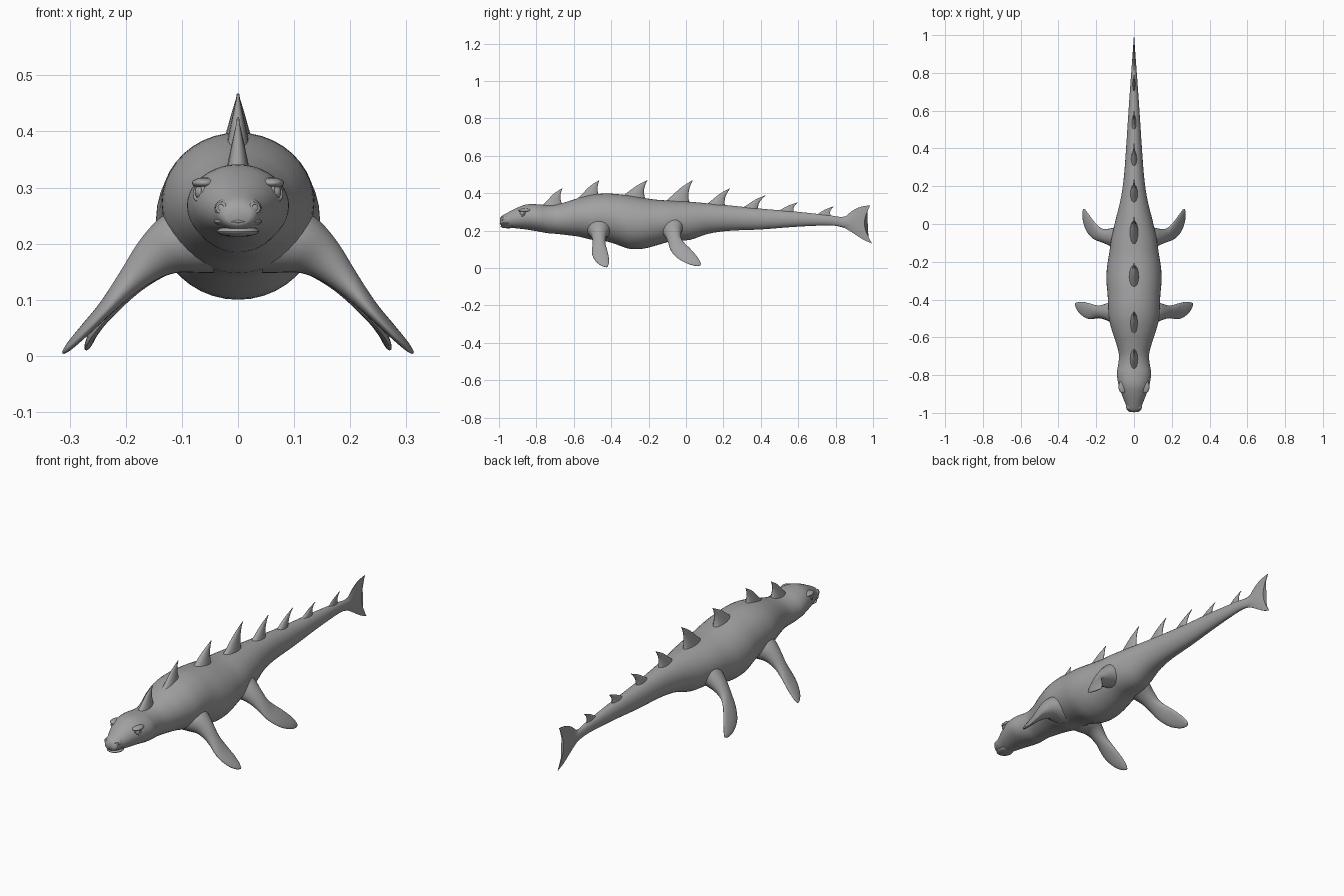
import bpy, bmesh, math
from mathutils import Vector

grey = bpy.data.materials.new("stone_grey")
grey.diffuse_color = (0.36, 0.36, 0.36, 1)


def finish(name, bm, angle=50):
    bmesh.ops.recalc_face_normals(bm, faces=bm.faces[:])
    me = bpy.data.meshes.new(name)
    bm.to_mesh(me)
    bm.free()
    me.materials.append(grey)
    ob = bpy.data.objects.new(name, me)
    bpy.context.collection.objects.link(ob)
    bpy.ops.object.select_all(action='DESELECT')
    ob.select_set(True)
    bpy.context.view_layer.objects.active = ob
    bpy.ops.object.shade_smooth_by_angle(angle=math.radians(angle))
    return ob


def smooth_rows(rows, steps):
    """Catmull-Rom interpolation of station rows."""
    out = []
    n = len(rows)
    for i in range(n - 1):
        a, b, c, d = (rows[max(0, min(n - 1, i + k))] for k in (-1, 0, 1, 2))
        for s in range(steps):
            t = s / steps
            out.append([0.5 * (2 * q + (r - p) * t + (2 * p - 5 * q + 4 * r - u) * t * t
                               + (3 * q - p - 3 * r + u) * t ** 3)
                        for p, q, r, u in zip(a, b, c, d)])
    return out + [list(rows[-1])]


def loft(name, rings, angle=50):
    bm = bmesh.new()
    vs = [[bm.verts.new(p) for p in r] for r in rings]
    n = len(rings[0])
    for a, b in zip(vs, vs[1:]):
        for i in range(n):
            j = (i + 1) % n
            bm.faces.new((a[i], a[j], b[j], b[i]))
    bm.faces.new(vs[0])
    bm.faces.new(vs[-1])
    return finish(name, bm, angle)


def oval(centre, u, v, n):
    return [centre + u * math.cos(2 * math.pi * i / n) + v * math.sin(2 * math.pi * i / n)
            for i in range(n)]


def ball(name, centre, size):
    bm = bmesh.new()
    bmesh.ops.create_uvsphere(bm, u_segments=20, v_segments=12, radius=1)
    bmesh.ops.scale(bm, vec=size, verts=bm.verts)
    bmesh.ops.translate(bm, vec=centre, verts=bm.verts)
    return finish(name, bm)


def ring(name, centre, normal, radius, tube, tall=1.0):
    q = Vector((0, 0, 1)).rotation_difference(Vector(normal).normalized())
    bm = bmesh.new()
    m, k = 20, 8
    g = []
    for i in range(m):
        a = 2 * math.pi * i / m
        row = []
        for j in range(k):
            b = 2 * math.pi * j / k
            r = radius + tube * math.cos(b)
            p = q @ Vector((r * math.cos(a), r * math.sin(a), tube * math.sin(b)))
            p.z *= tall
            row.append(bm.verts.new(p + Vector(centre)))
        g.append(row)
    for i in range(m):
        for j in range(k):
            bm.faces.new((g[i][j], g[(i + 1) % m][j], g[(i + 1) % m][(j + 1) % k], g[i][(j + 1) % k]))
    return finish(name, bm)


# Body with head and tail: y, top z, bottom z, half width
body = [
    (-0.995, 0.262, 0.234, 0.022), (-0.985, 0.278, 0.226, 0.034), (-0.95, 0.298, 0.217, 0.046),
    (-0.90, 0.323, 0.211, 0.066), (-0.85, 0.340, 0.205, 0.082), (-0.79, 0.340, 0.195, 0.091),
    (-0.74, 0.336, 0.186, 0.083), (-0.69, 0.340, 0.182, 0.080), (-0.63, 0.356, 0.175, 0.095),
    (-0.57, 0.375, 0.167, 0.115), (-0.50, 0.392, 0.150, 0.133), (-0.43, 0.398, 0.143, 0.137),
    (-0.37, 0.395, 0.125, 0.140), (-0.30, 0.387, 0.102, 0.146), (-0.23, 0.375, 0.103, 0.143),
    (-0.16, 0.365, 0.120, 0.132), (-0.08, 0.360, 0.142, 0.120), (0.02, 0.354, 0.150, 0.098),
    (0.12, 0.345, 0.183, 0.073), (0.235, 0.334, 0.199, 0.055), (0.40, 0.317, 0.206, 0.042),
    (0.60, 0.300, 0.221, 0.029), (0.77, 0.281, 0.227, 0.017), (0.85, 0.268, 0.217, 0.011),
    (0.94, 0.262, 0.205, 0.004)]
loft("body", [oval(Vector((0, y, (t + b) / 2)), Vector((w, 0, 0)), Vector((0, 0, (t - b) / 2)), 40)
              for y, t, b, w in smooth_rows(body, 4)], 60)

# Dorsal fins: front y, back y, base z, tip y, tip z, half thickness
fins = [
    (-0.78, -0.655, 0.325, -0.662, 0.425, 0.022), (-0.59, -0.455, 0.365, -0.465, 0.468, 0.023),
    (-0.37, -0.215, 0.365, -0.208, 0.468, 0.030), (-0.13, 0.02, 0.342, 0.035, 0.468, 0.024),
    (0.09, 0.21, 0.328, 0.235, 0.425, 0.021), (0.28, 0.385, 0.310, 0.425, 0.388, 0.017),
    (0.47, 0.58, 0.295, 0.597, 0.350, 0.013), (0.67, 0.78, 0.270, 0.787, 0.328, 0.009)]
for i, (f, b, z0, ty, tz, w) in enumerate(fins):
    rings = []
    for s in range(11):
        t = s / 10
        lead = f + (ty - f) * t - 0.012 * math.sin(math.pi * t * t)
        trail = b + (ty - b) * t - 0.012 * math.sin(math.pi * t)
        half = max((trail - lead) / 2, 0.004 if t < 1 else 0.002)
        thick = max(w * (1 - t) ** 0.9, 0.002)
        rings.append(oval(Vector((0, (lead + trail) / 2, z0 + (tz - z0) * t)),
                          Vector((thick, 0, 0)), Vector((0, half, 0)), 14))
    loft("dorsal_fin_%d" % (i + 1), rings, 60)

# Forked tail fin: lower and upper edge rows, swept from the tail root to the rear notch
rows = smooth_rows([
    # lower y, z, upper y, z, notch pull
    (0.80, 0.226, 0.80, 0.275, 0.0), (0.85, 0.212, 0.85, 0.275, 0.0),
    (0.90, 0.182, 0.885, 0.303, 0.003), (0.95, 0.150, 0.93, 0.326, 0.012),
    (0.995, 0.131, 0.985, 0.335, 0.036)], 3)
tail = []
for k, (ly, lz, uy, uz, pull) in enumerate(rows):
    th = 0.010 * (1 - k / (len(rows) - 1)) + 0.002
    side = []
    for s in range(13):
        t = s / 12
        arc = math.sin(math.pi * t)
        side.append((th * arc + 0.001, ly + (uy - ly) * t - pull * arc, lz + (uz - lz) * t))
    tail.append([Vector(p) for p in side] + [Vector((-x, y, z)) for x, y, z in reversed(side)])
loft("tail_fin", tail, 60)

# Flippers: centre x, y, z, half chord, half thickness
front = [(0.06, -0.465, 0.215, 0.070, 0.070), (0.11, -0.465, 0.200, 0.060, 0.056),
         (0.15, -0.465, 0.175, 0.042, 0.040), (0.19, -0.465, 0.136, 0.034, 0.025),
         (0.235, -0.462, 0.086, 0.042, 0.014), (0.272, -0.448, 0.047, 0.037, 0.010),
         (0.298, -0.432, 0.020, 0.022, 0.007), (0.311, -0.422, 0.006, 0.004, 0.003)]
rear = [(0.05, -0.075, 0.225, 0.070, 0.065), (0.09, -0.073, 0.210, 0.060, 0.052),
        (0.135, -0.068, 0.180, 0.044, 0.037), (0.172, -0.060, 0.146, 0.037, 0.024),
        (0.205, -0.042, 0.110, 0.043, 0.014), (0.235, -0.008, 0.075, 0.044, 0.010),
        (0.256, 0.035, 0.043, 0.033, 0.008), (0.265, 0.066, 0.023, 0.017, 0.006),
        (0.266, 0.078, 0.017, 0.004, 0.003)]
for name, rows, chord in (("front_flipper", front, (0.05, 1, 0.08)),
                          ("rear_flipper", rear, (-0.35, 0.62, 0.62))):
    pts = smooth_rows(rows, 4)
    for label, sx in (("left", 1), ("right", -1)):
        rings = []
        for i, (x, y, z, c, th) in enumerate(pts):
            d = Vector(pts[min(i + 1, len(pts) - 1)][:3]) - Vector(pts[max(i - 1, 0)][:3])
            d.normalize()
            u = Vector(chord)
            u = (u - d * u.dot(d)).normalized()
            r = oval(Vector((x, y, z)), u * c, d.cross(u) * th, 20)
            rings.append([Vector((p.x * sx, p.y, p.z)) for p in r])
        loft("%s_%s" % (name, label), rings, 60)

# Face: eyes, lids, brows, nostrils and lower lip
for label, s in (("left", 1), ("right", -1)):
    ball("eye_" + label, (s * 0.066, -0.873, 0.292), (0.011, 0.014, 0.013))
    ring("eyelid_" + label, (s * 0.069, -0.875, 0.292), (s * 0.85, -0.5, 0.15), 0.014, 0.004)
    ball("brow_" + label, (s * 0.060, -0.862, 0.308), (0.022, 0.034, 0.010))
    ball("nostril_bump_" + label, (s * 0.025, -0.966, 0.262), (0.017, 0.022, 0.017))
    ring("nostril_" + label, (s * 0.030, -0.983, 0.264), (s * 0.5, -0.85, 0.2), 0.008, 0.003)
ball("upper_lip", (0, -0.955, 0.239), (0.043, 0.042, 0.010))
ball("lower_lip", (0, -0.950, 0.222), (0.038, 0.042, 0.010))
